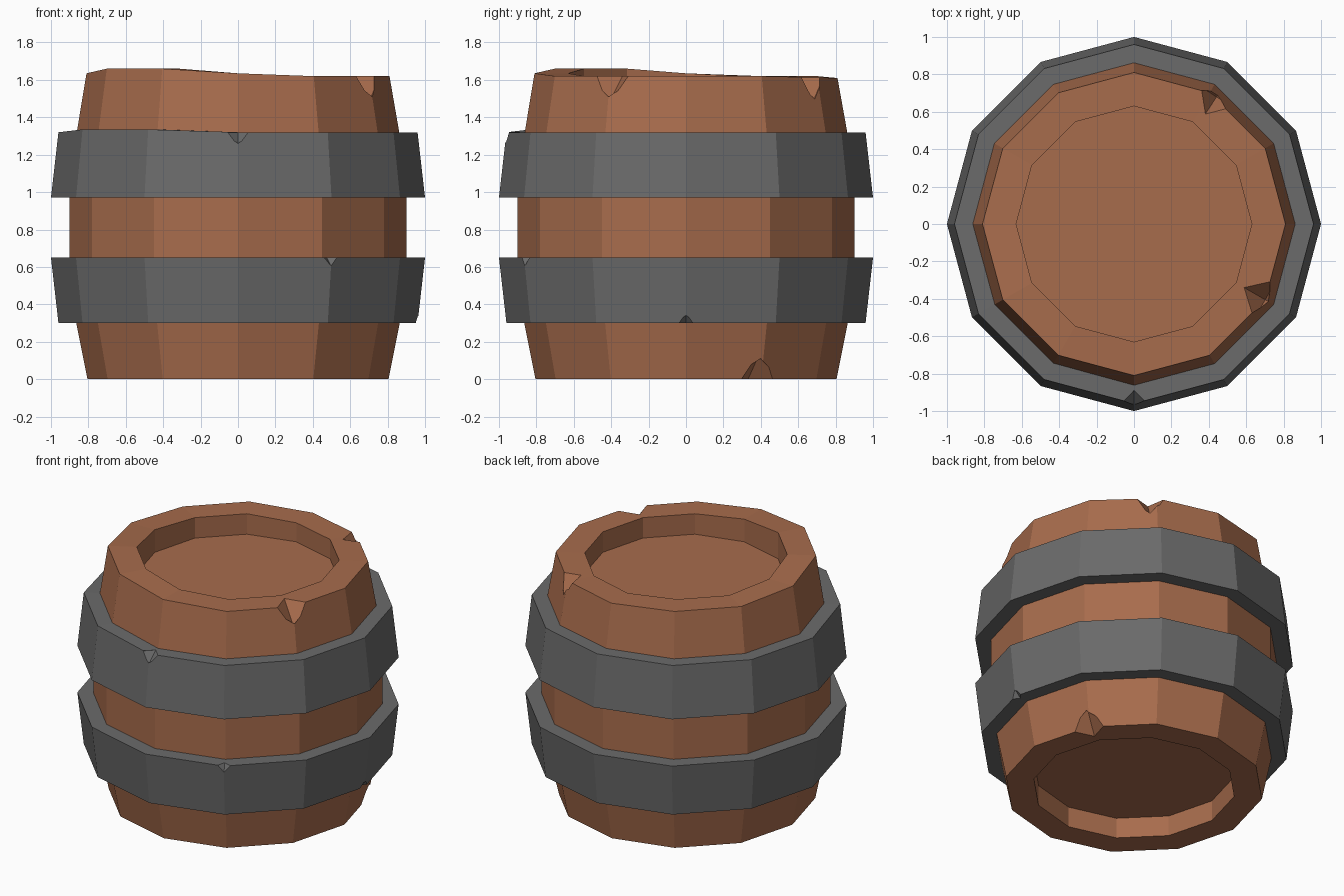
import bpy, bmesh, math
from mathutils import Vector, Matrix

if "Cube" in bpy.data.objects:
    bpy.data.objects.remove(bpy.data.objects["Cube"])

SIDES = 12


def material(name, rgb):
    m = bpy.data.materials.new(name)
    m.diffuse_color = (*rgb, 1)
    m.use_nodes = True
    m.node_tree.nodes["Principled BSDF"].inputs["Base Color"].default_value = m.diffuse_color
    return m


WOOD = material("brown wood", (0.39, 0.150, 0.073))
IRON = material("dark grey iron", (0.145, 0.145, 0.145))


def add_object(name, bm, mat):
    bmesh.ops.recalc_face_normals(bm, faces=bm.faces)
    me = bpy.data.meshes.new(name)
    bm.to_mesh(me)
    bm.free()
    me.materials.append(mat)
    ob = bpy.data.objects.new(name, me)
    bpy.context.collection.objects.link(ob)
    return ob


def revolve(name, profile, mat, closed, warp):
    """Spin (radius, z) points into a 12-sided solid; warp lifts single points."""
    bm = bmesh.new()
    rings = []
    for r, z in profile:
        ring = []
        for i in range(SIDES):
            a = 2 * math.pi * i / SIDES
            ring.append(bm.verts.new((r * math.cos(a), r * math.sin(a), z + warp(30 * i, z))))
        rings.append(ring)
    pairs = list(zip(rings, rings[1:]))
    if closed:
        pairs.append((rings[-1], rings[0]))
    else:
        bm.faces.new(rings[0])
        bm.faces.new(rings[-1])
    for a, b in pairs:
        for i in range(SIDES):
            j = (i + 1) % SIDES
            bm.faces.new((a[i], a[j], b[j], b[i]))
    return add_object(name, bm, mat)


def chip(ob, chips):
    """Knock notches out of edges with small octahedra:
    (angle, radius, z, half width, radial depth, height)."""
    cutters = []
    for ang, r, z, w, d, h in chips:
        bm = bmesh.new()
        for v in ((d, 0, 0), (-d, 0, 0), (0, w, 0), (0, -w, 0), (0, 0, h), (0, 0, -h)):
            bm.verts.new(v)
        bmesh.ops.convex_hull(bm, input=bm.verts[:])
        bm.transform(Matrix.Rotation(math.radians(ang), 4, 'Z') @ Matrix.Translation((r, 0, z)))
        c = add_object("chip_cutter", bm, ob.data.materials[0])
        c.hide_render = True
        cutters.append(c)
        mod = ob.modifiers.new("chip", 'BOOLEAN')
        mod.operation = 'DIFFERENCE'
        mod.solver = 'EXACT'
        mod.object = c
    # Bake the cuts and drop the cutters
    dg = bpy.context.evaluated_depsgraph_get()
    dg.update()
    me = bpy.data.meshes.new_from_object(ob.evaluated_get(dg))
    ob.modifiers.clear()
    ob.data = me
    for c in cutters:
        bpy.data.objects.remove(c)


# Rim is slightly raised at the front left, slightly low at the back
def rim_warp(deg, z):
    if z < 1.6:
        return 0
    return {210: 0.04, 240: 0.04, 180: 0.015, 270: 0.015, 60: -0.007, 90: -0.01}.get(deg, 0)


def hoop_warp(deg, z):
    return 0.015 if z > 1.3 and deg in (210, 240) else 0


# Staved body with a recessed lid and base
body = revolve("barrel_body", [
    (0.63, 0.14), (0.63, 0), (0.805, 0), (0.865, 0.30), (0.90, 0.60),
    (0.90, 1.02), (0.862, 1.32), (0.81, 1.62), (0.63, 1.62), (0.63, 1.48)],
    WOOD, False, rim_warp)
chip(body, [
    (-30, 0.81, 1.62, 0.12, 0.13, 0.13),
    (210, 0.81, 1.66, 0.12, 0.13, 0.13),
    (57, 0.81, 1.615, 0.10, 0.11, 0.13),
    (119, 0.63, 1.62, 0.05, 0.06, 0.06),
    (29, 0.805, 0, 0.12, 0.12, 0.13)])

# Iron hoops
lower = revolve("lower_hoop", [(0.84, 0.30), (0.96, 0.30), (1.0, 0.65), (0.84, 0.65)],
                IRON, True, hoop_warp)
chip(lower, [
    (210, 1.0, 0.65, 0.07, 0.06, 0.09),
    (300, 1.0, 0.65, 0.05, 0.05, 0.05),
    (0, 0.96, 0.30, 0.05, 0.04, 0.045)])

upper = revolve("upper_hoop", [(0.84, 0.97), (1.0, 0.97), (0.96, 1.32), (0.84, 1.32)],
                IRON, True, hoop_warp)
chip(upper, [(270, 0.96, 1.32, 0.07, 0.07, 0.065)])
